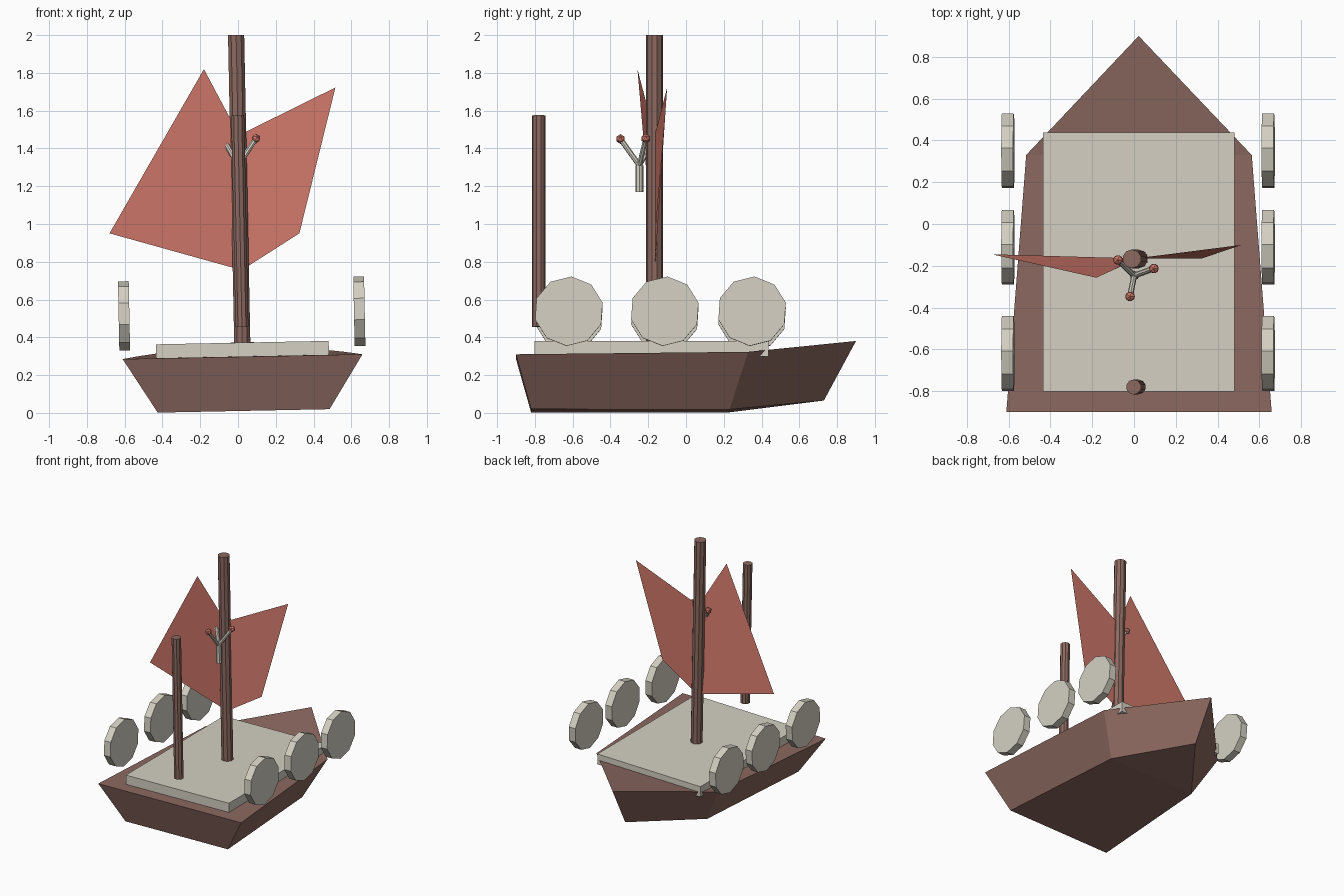
import bpy, bmesh, math
from mathutils import Vector, Matrix

if "Cube" in bpy.data.objects:
    bpy.data.objects.remove(bpy.data.objects["Cube"])

CX = 0.03                                   # centre line of the ship
ROLL = Matrix.Rotation(-0.02, 4, 'Y')       # whole ship heels slightly


def material(name, rgb):
    m = bpy.data.materials.new(name)
    m.diffuse_color = (*rgb, 1)
    m.use_nodes = True
    m.node_tree.nodes["Principled BSDF"].inputs["Base Color"].default_value = m.diffuse_color
    return m


WOOD = material("brown_wood", (0.262, 0.141, 0.117))
CREAM = material("pale_cream", (0.66, 0.63, 0.54))
RED = material("sail_red", (0.66, 0.195, 0.15))


def finish(name, bm, mat, fix_normals=True):
    if fix_normals:
        bmesh.ops.recalc_face_normals(bm, faces=bm.faces)
    bm.transform(ROLL)
    me = bpy.data.meshes.new(name)
    bm.to_mesh(me)
    bm.free()
    me.materials.append(mat)
    ob = bpy.data.objects.new(name, me)
    bpy.context.collection.objects.link(ob)
    return ob


def rod(name, a, b, r, sides, mat):
    """Cylinder between two points."""
    a, b = Vector(a), Vector(b)
    d = b - a
    bm = bmesh.new()
    rot = d.to_track_quat('Z', 'Y').to_matrix().to_4x4()
    bmesh.ops.create_cone(bm, cap_ends=True, segments=sides, radius1=r, radius2=r,
                          depth=d.length, matrix=Matrix.Translation((a + b) / 2) @ rot)
    return finish(name, bm, mat)


# hull: five-sided bottom and top rings (half width, y, z), bow last
def ring(bm, stern, mid, bow):
    pts = [(-stern[0], *stern[1:]), (stern[0], *stern[1:]), (mid[0], *mid[1:]),
           bow, (-mid[0], *mid[1:])]
    return [bm.verts.new((CX + x, y, z)) for x, y, z in pts]


bm = bmesh.new()
low = ring(bm, (0.455, -0.82, 0.01), (0.38, 0.23, 0.01), (0, 0.73, 0.065))
top = ring(bm, (0.635, -0.9, 0.297), (0.54, 0.33, 0.312), (0, 0.9, 0.38))
for i in range(5):
    j = (i + 1) % 5
    bm.faces.new((low[i], low[j], top[j], top[i]))
for r in (low, top):
    bm.faces.new((r[0], r[1], r[2], r[4]))
    bm.faces.new((r[2], r[3], r[4]))
finish("hull", bm, WOOD)

# deck plate
bm = bmesh.new()
bmesh.ops.create_cube(bm, size=1, matrix=Matrix.Translation((CX, -0.182, 0.33))
                      @ Matrix.Diagonal((0.915, 1.24, 0.083, 1)))
finish("deck", bm, CREAM)

# masts
rod("main_mast", (CX, -0.167, 0.30), (CX, -0.167, 2.0), 0.045, 10, WOOD)
rod("rear_mast", (CX, -0.78, 0.455), (CX, -0.78, 1.575), 0.036, 10, WOOD)

# round shields along both sides: ten-sided discs facing outwards
for side, label in ((-1, "left"), (1, "right")):
    for n, y in enumerate((-0.62, -0.112, 0.35)):
        bm = bmesh.new()
        bmesh.ops.create_cone(
            bm, cap_ends=True, segments=10, radius1=0.184, radius2=0.184, depth=0.057,
            matrix=Matrix.Translation((CX + side * 0.623, y, 0.525))
            @ Matrix.Rotation(math.radians(-4), 4, 'X')
            @ Matrix.Rotation(math.radians(90), 4, 'Y')
            @ Matrix.Rotation(math.radians(90), 4, 'Z'))
        finish(f"{label}_shield_{n + 1}", bm, CREAM)

# sails: one thin sheet on each side of the main mast
foot, head = (0.035, -0.165, 0.755), (0.035, -0.165, 1.47)
for name, pts in (
        ("left_sail", (foot, head, (-0.144, -0.257, 1.823), (-0.661, -0.145, 0.964))),
        ("right_sail", (foot, (0.344, -0.165, 0.944), (0.55, -0.1, 1.712), head))):
    bm = bmesh.new()
    bm.faces.new([bm.verts.new(p) for p in pts])
    finish(name, bm, RED, False)

# small three-branched ornament in front of the main mast
hub = (0.027, -0.247, 1.31)
rod("ornament_stem", (0.027, -0.247, 1.17), hub, 0.021, 8, CREAM)
for n, tip in enumerate(((-0.048, -0.172, 1.45), (0.124, -0.213, 1.45), (0.01, -0.347, 1.45))):
    rod(f"ornament_branch_{n + 1}", hub, tip, 0.014, 8, CREAM)
    bm = bmesh.new()
    bmesh.ops.create_icosphere(bm, subdivisions=1, radius=0.026,
                               matrix=Matrix.Translation(tip))
    finish(f"ornament_bud_{n + 1}", bm, RED)
